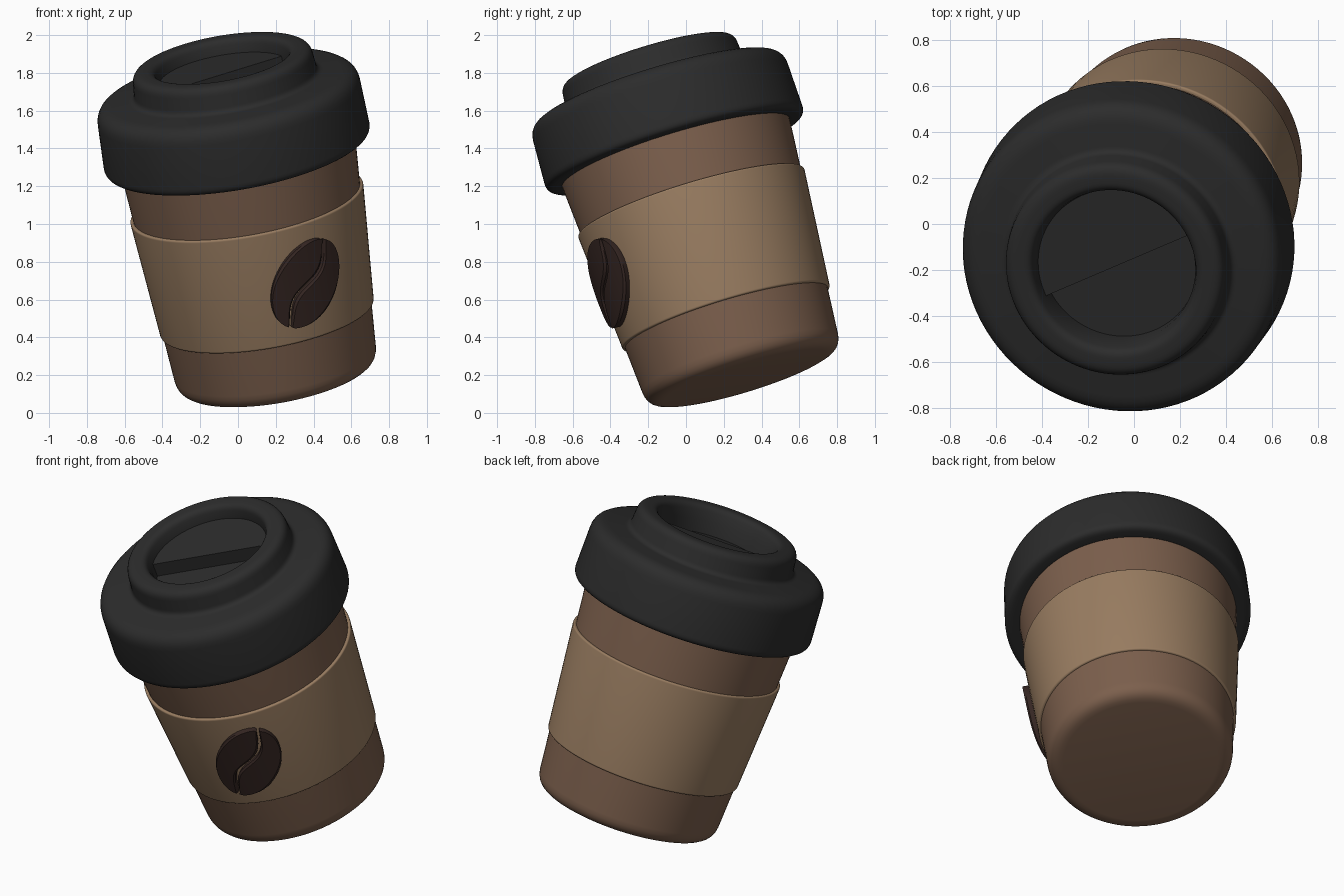
import bpy, bmesh, math
from mathutils import Vector, Matrix

if "Cube" in bpy.data.objects:
    bpy.data.objects.remove(bpy.data.objects["Cube"])

# Tilted frame of the whole cup: base centre and axis
BASE = Vector((0.21, 0.31, 0.187))
AXIS = Vector((-0.167, -0.288, 0.943)).normalized()
ROT = Vector((0, 0, 1)).rotation_difference(AXIS).to_matrix()
FRAME = Matrix.Translation(BASE) @ ROT.to_4x4()


def azimuth(world_dir):
    d = ROT.inverted() @ Vector(world_dir)
    return math.atan2(d.y, d.x)


def material(name, rgb):
    m = bpy.data.materials.new(name)
    m.diffuse_color = (*rgb, 1)
    m.use_nodes = True
    m.node_tree.nodes["Principled BSDF"].inputs["Base Color"].default_value = m.diffuse_color
    return m


def finish(name, bm, mat):
    bmesh.ops.remove_doubles(bm, verts=bm.verts, dist=1e-5)
    bmesh.ops.recalc_face_normals(bm, faces=bm.faces)
    me = bpy.data.meshes.new(name)
    bm.to_mesh(me)
    bm.free()
    ob = bpy.data.objects.new(name, me)
    bpy.context.collection.objects.link(ob)
    me.materials.append(mat)
    ob.matrix_world = FRAME
    bpy.ops.object.select_all(action='DESELECT')
    ob.select_set(True)
    bpy.context.view_layer.objects.active = ob
    bpy.ops.object.shade_smooth_by_angle(angle=math.radians(35))
    return ob


def fillet(points, steps=6):
    """Round each (radius, height, size) corner of a profile."""
    out = []
    for i, (r, h, size) in enumerate(points):
        p = Vector((r, h))
        if size == 0:
            out.append(p)
            continue
        a = p + (Vector(points[i - 1][:2]) - p).normalized() * size
        b = p + (Vector(points[(i + 1) % len(points)][:2]) - p).normalized() * size
        for k in range(steps + 1):
            t = k / steps
            out.append(a * (1 - t) ** 2 + p * 2 * t * (1 - t) + b * t * t)
    return out


def lathe(name, points, mat, closed=False, seg=96):
    prof = fillet(points)
    bm = bmesh.new()
    rings = []
    for p in prof:
        if p.x < 1e-6:
            rings.append([bm.verts.new((0, 0, p.y))] * seg)
        else:
            rings.append([bm.verts.new((p.x * math.cos(2 * math.pi * k / seg),
                                        p.x * math.sin(2 * math.pi * k / seg), p.y))
                          for k in range(seg)])
    pairs = list(zip(rings, rings[1:])) + ([(rings[-1], rings[0])] if closed else [])
    for a, b in pairs:
        for k in range(seg):
            n = (k + 1) % seg
            bm.faces.new(list(dict.fromkeys((a[k], a[n], b[n], b[k]))))
    return finish(name, bm, mat)


brown = material("cup_brown", (0.20, 0.115, 0.073))
tan = material("sleeve_tan", (0.32, 0.205, 0.12))
black = material("lid_black", (0.025, 0.025, 0.025))
dark = material("bean_dark", (0.035, 0.019, 0.016))

# Cup body
lathe("cup_body", [(0, 0, 0), (0.535, 0, 0.085), (0.632, 1.30, 0),
                   (0.635, 1.40, 0), (0, 1.40, 0)], brown)

# Sleeve band around the cup
lathe("sleeve", [(0.54, 0.335, 0), (0.573, 0.335, 0.012), (0.626, 0.985, 0.012),
                 (0.60, 0.985, 0)], tan, closed=True)

# Lid with raised ring and recess
lathe("lid", [(0, 1.30, 0), (0.61, 1.30, 0), (0.62, 1.262, 0.015), (0.715, 1.262, 0.045),
              (0.702, 1.625, 0.085), (0.492, 1.640, 0.03), (0.478, 1.785, 0.05),
              (0.365, 1.785, 0.035), (0.345, 1.70, 0), (0.345, 1.62, 0), (0, 1.62, 0)], black)

# Raised back half of the recess floor
bm = bmesh.new()
start = azimuth((0.61, 0.26, 0.188))
arc = [(0.35 * math.cos(start + math.pi * k / 48), 0.35 * math.sin(start + math.pi * k / 48))
       for k in range(49)]
low = bm.faces.new([bm.verts.new((x, y, 1.61)) for x, y in arc])
ext = bmesh.ops.extrude_face_region(bm, geom=[low], use_keep_orig=True)
for v in ext["geom"]:
    if isinstance(v, bmesh.types.BMVert):
        v.co.z = 1.705
finish("lid_step", bm, black)

# Coffee bean emblem: two halves wrapped on the sleeve, parted by an S-shaped gap
LONG, SHORT, GAP, TILT = 0.25, 0.18, 0.008, math.radians(35)
BEAN_AZ, BEAN_H = azimuth((0.43, -0.88, -0.19)), 0.655


def wrap(u, v, lift):
    p = u * math.cos(TILT) + v * math.sin(TILT)
    h = BEAN_H - u * math.sin(TILT) + v * math.cos(TILT)
    rad = 0.573 + (h - 0.335) * 0.0815
    ang = BEAN_AZ + p / rad
    return ((rad + lift) * math.cos(ang), (rad + lift) * math.sin(ang), h)


def bean_half(name, side):
    def span(v):
        inner = side * 0.03 * math.sin(1.25 * math.pi * v / LONG) + GAP
        return inner, SHORT * math.sqrt(max(0, 1 - (v / LONG) ** 2))

    vs = [LONG * math.sin(-math.pi / 2 + math.pi * k / 200) for k in range(201)]
    vs = [v for v in vs if span(v)[1] - span(v)[0] > 0.012]
    lo, hi = vs[0], vs[-1]
    rows, cols = 40, (0, 0.07, 0.2, 0.4, 0.6, 0.8, 0.93, 1)
    bm = bmesh.new()
    grid = []
    for j in range(rows + 1):
        v = (lo + hi) / 2 - (hi - lo) / 2 * math.cos(math.pi * j / rows)
        a, b = span(v)
        grid.append([bm.verts.new(wrap(side * (a + (b - a) * c), v,
                     0.026 if j in (0, rows) or c in (0, 1) else 0.036)) for c in cols])
    for r0, r1 in zip(grid, grid[1:]):
        for k in range(len(cols) - 1):
            bm.faces.new((r0[k], r0[k + 1], r1[k + 1], r1[k]))
    # Side walls down into the sleeve
    edges = [e for e in bm.edges if e.is_boundary]
    ext = bmesh.ops.extrude_edge_only(bm, edges=edges)
    for v in ext["geom"]:
        if isinstance(v, bmesh.types.BMVert):
            f = 1 - 0.036 / math.hypot(v.co.x, v.co.y)
            v.co.x *= f
            v.co.y *= f
    finish(name, bm, dark)


for name, side in (("bean_half_right", 1), ("bean_half_left", -1)):
    bean_half(name, side)
